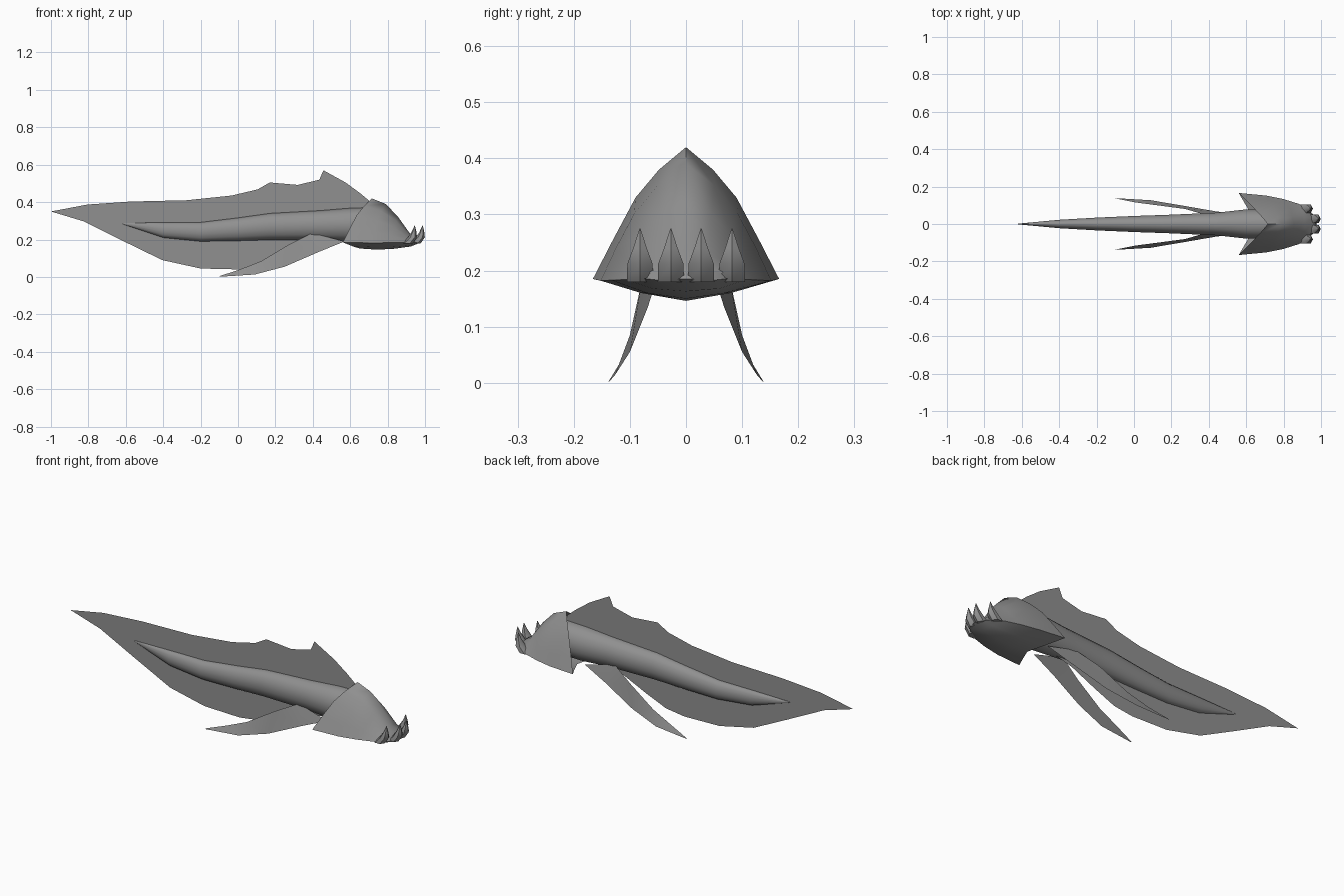
import bpy, bmesh, math

cube = bpy.data.objects.get("Cube")
if cube:
    bpy.data.objects.remove(cube, do_unlink=True)

# Single flat grey
grey = bpy.data.materials.new("grey")
grey.use_nodes = True
colour = (0.28, 0.28, 0.28, 1)
grey.diffuse_color = colour
grey.node_tree.nodes["Principled BSDF"].inputs["Base Color"].default_value = colour


def finish(name, bm, angle=None):
    """Turn a bmesh into a named, shaded object."""
    bmesh.ops.recalc_face_normals(bm, faces=bm.faces)
    mesh = bpy.data.meshes.new(name)
    bm.to_mesh(mesh)
    bm.free()
    mesh.materials.append(grey)
    ob = bpy.data.objects.new(name, mesh)
    bpy.context.collection.objects.link(ob)
    if angle:
        bpy.ops.object.select_all(action='DESELECT')
        ob.select_set(True)
        bpy.context.view_layer.objects.active = ob
        bpy.ops.object.shade_smooth_by_angle(angle=math.radians(angle))
    return ob


def loft(name, rings, angle, closed=True, cap_start=False, cap_end=False):
    """Bridge matching rings of points with quads."""
    bm = bmesh.new()
    rows = [[bm.verts.new(p) for p in ring] for ring in rings]
    n = len(rows[0])
    for a, b in zip(rows, rows[1:]):
        for i in range(n if closed else n - 1):
            j = (i + 1) % n
            bm.faces.new((a[i], a[j], b[j], b[i]))
    if cap_start:
        bm.faces.new(rows[0])
    if cap_end:
        bm.faces.new(rows[-1])
    return finish(name, bm, angle)


# Tapering body: x, top z, bottom z, half width
body = [(-.62, .288, .283, .002), (-.4, .291, .21, .023), (-.2, .292, .19, .035),
        (.0, .316, .193, .044), (.17, .34, .198, .05), (.44, .355, .196, .062),
        (.6, .368, .188, .08), (.73, .372, .19, .08)]
N = 14
rings = []
for x, top, bottom, w in body:
    rings.append([(x, w * math.sin(2 * math.pi * i / N),
                   (top + bottom) / 2 + (top - bottom) / 2 * math.cos(2 * math.pi * i / N))
                  for i in range(N)])
loft("body", rings, 60, cap_start=True, cap_end=True)

# Flat fin sheet running along the whole spine and belly
fin = [(-1, .35), (-.805, .387), (-.575, .403), (-.275, .41), (-.035, .435), (.105, .468),
       (.17, .505), (.32, .492), (.435, .52), (.465, .538), (.457, .57), (.575, .505),
       (.65, .45), (.71, .40), (.71, .25), (.5, .2), (.38, .17), (.24, .105), (.12, .055),
       (.01, .04), (-.2, .045), (-.405, .09), (-.61, .19), (-.825, .297)]
bm = bmesh.new()
face = bm.faces.new([bm.verts.new((x, 0, z)) for x, z in fin])
bmesh.ops.triangulate(bm, faces=[face])
finish("spine_fin", bm)

# Flared head, open at the back: half rings from crown to chin
head = [
    [(.715, 0, .42), (.675, .048, .38), (.635, .09, .33), (.595, .13, .255),
     (.56, .166, .185), (.61, .08, .165), (.65, 0, .152)],
    [(.79, 0, .39), (.765, .05, .352), (.745, .092, .302), (.725, .125, .24),
     (.705, .152, .182), (.72, .08, .16), (.74, 0, .146)],
    [(.855, 0, .322), (.845, .045, .3), (.835, .08, .265), (.82, .106, .222),
     (.80, .133, .183), (.82, .07, .16), (.83, 0, .15)],
    [(.915, 0, .238), (.91, .04, .23), (.9, .07, .215), (.89, .09, .2),
     (.88, .108, .184), (.915, .06, .168), (.925, 0, .163)],
    [(.955, 0, .208), (.952, .03, .206), (.945, .05, .202), (.935, .07, .196),
     (.922, .085, .187), (.96, .05, .183), (.978, 0, .185)],
]
rings = [half + [(x, -y, z) for x, y, z in half[-2:0:-1]] for half in head]
loft("head", rings, 80, cap_end=True)

# Row of upturned teeth along the lower lip: y, base x
for k, (y, bx) in enumerate([(-.082, .915), (-.027, .957), (.027, .957), (.082, .915)]):
    sections = [(bx - .01, .18, .027, .03), (bx + .018, .212, .026, .024),
                (bx + .026, .24, .014, .013), (bx + .03, .275, .001, .001)]
    rings = [[(x + d * math.cos(a), y + w * math.sin(a), z)
              for a in (i * math.pi / 3 for i in range(6))]
             for x, z, w, d in sections]
    loft("tooth_%d" % (k + 1), rings, 50, cap_start=True, cap_end=True)

# Swept-back side fins: thin curved blades, upper edge and lower edge
upper = [(.395, .045, .235), (.275, .08, .175), (.125, .1, .085), (.01, .115, .04),
         (-.1, .137, .004)]
lower = [(.57, .05, .19), (.435, .068, .135), (.25, .1, .055), (.09, .127, .013),
         (-.098, .138, .001)]
for side, name in ((1, "left"), (-1, "right")):
    rings = [[(x, y * side, z) for x, y, z in pair] for pair in zip(upper, lower)]
    loft(name + "_side_fin", rings, 60, closed=False)
